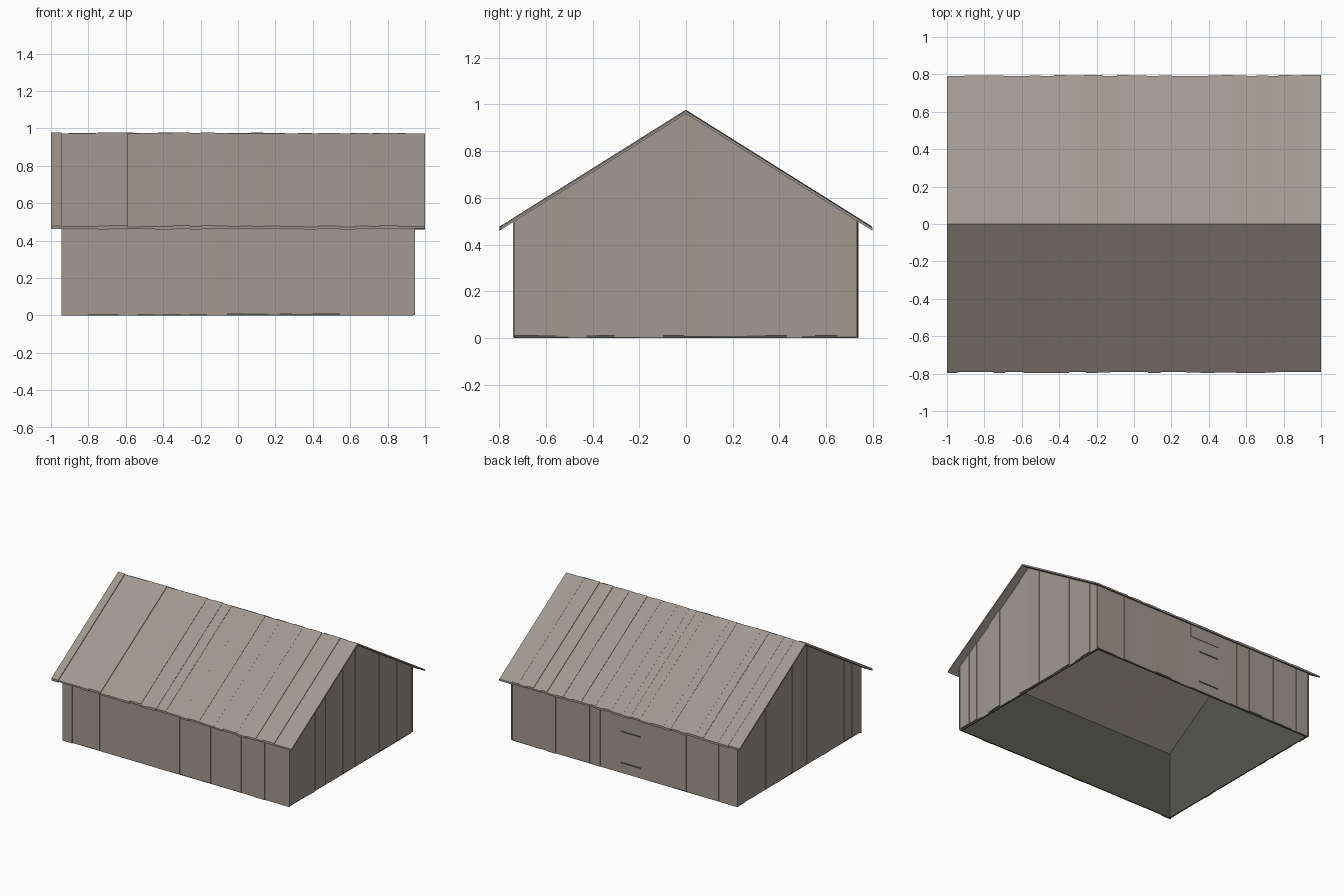
import bpy, bmesh, random
from mathutils import Vector

random.seed(7)
if "Cube" in bpy.data.objects:
    bpy.data.objects.remove(bpy.data.objects["Cube"])

HALF_X, HALF_Y = 0.935, 0.73        # wall core
ROOF_X, EAVE_Y = 1.0, 0.79
RIDGE, SLOPE = 0.96, 0.627          # underside of the roof


def material(name, colour):
    mat = bpy.data.materials.new(name)
    mat.use_nodes = True
    mat.diffuse_color = (*colour, 1)
    bsdf = mat.node_tree.nodes["Principled BSDF"]
    bsdf.inputs["Base Color"].default_value = (*colour, 1)
    bsdf.inputs["Roughness"].default_value = 0.9
    return mat


GREY = material("weathered grey wood", (0.36, 0.32, 0.29))
BROWN = material("weathered brown wood", (0.36, 0.31, 0.27))
DARK = material("dark inner wall", (0.09, 0.094, 0.077))


def roof_z(y):
    return RIDGE - SLOPE * abs(y)


def slab(bm, points, depth, shade=0):
    """Extrude a flat outline by the depth vector into a closed board."""
    low = [bm.verts.new(p) for p in points]
    high = [bm.verts.new(Vector(p) + Vector(depth)) for p in points]
    faces = [bm.faces.new(low), bm.faces.new(high)]
    for i in range(len(low)):
        j = (i + 1) % len(low)
        faces.append(bm.faces.new((low[i], low[j], high[j], high[i])))
    for f in faces:
        f.material_index = shade
    bmesh.ops.recalc_face_normals(bm, faces=faces)


def finish(name, bm, mats):
    mesh = bpy.data.meshes.new(name)
    bm.to_mesh(mesh)
    bm.free()
    for m in mats:
        mesh.materials.append(m)
    obj = bpy.data.objects.new(name, mesh)
    bpy.context.collection.objects.link(obj)
    return obj


def boards(start, end, low, high):
    """Random board widths that fill the span."""
    cuts = [start]
    while end - cuts[-1] > high + low:
        cuts.append(cuts[-1] + random.uniform(low, high))
    cuts.append(end)
    return list(zip(cuts, cuts[1:]))


def gable_outline(x, a, b, bottom):
    top = [b, 0, a] if a < 0 < b else [b, a]
    return [(x, a, bottom), (x, b, bottom)] + [(x, y, roof_z(y)) for y in top]


def shade():
    return int(random.random() < 0.15)


# Inner walls, open underneath
bm = bmesh.new()
for side in (-1, 1):
    x, y = side * HALF_X, side * HALF_Y
    slab(bm, gable_outline(x, -HALF_Y, HALF_Y, 0), (-side * 0.008, 0, 0))
    top = roof_z(HALF_Y)
    slab(bm, [(-HALF_X, y, 0), (HALF_X, y, 0), (HALF_X, y, top), (-HALF_X, y, top)],
         (0, -side * 0.008, 0))
finish("inner_walls", bm, [DARK])

# Upright boards on the long walls
DOOR = (-0.14, 0.11)
for name, side in (("front_boards", -1), ("back_boards", 1)):
    bm = bmesh.new()
    if side < 0:
        spans = boards(-0.945, 0.945, 0.045, 0.15)
    else:
        spans = boards(-0.945, DOOR[0], 0.04, 0.12) + boards(DOOR[1], 0.945, 0.05, 0.15)
    y = side * HALF_Y
    for a, b in spans:
        z0, z1 = random.uniform(0, 0.01), roof_z(HALF_Y)
        slab(bm, [(a, y, z0), (b, y, z0), (b, y, z1), (a, y, z1)],
             (0, side * random.uniform(0.002, 0.01), 0), shade())
    finish(name, bm, [GREY, BROWN])

# Upright boards on the gable walls
for name, side in (("right_gable_boards", 1), ("left_gable_boards", -1)):
    bm = bmesh.new()
    for a, b in boards(-0.737, 0.737, 0.04, 0.11):
        slab(bm, gable_outline(side * HALF_X, a, b, random.uniform(0, 0.012)),
             (side * random.uniform(0.002, 0.01), 0, 0), shade())
    finish(name, bm, [GREY, BROWN])

# Door on the back wall, with a panel above it and two strap battens
bm = bmesh.new()
for z0, z1, depth in ((0.004, 0.405, 0.004), (0.405, roof_z(HALF_Y), 0.008)):
    a, b = DOOR
    slab(bm, [(a, HALF_Y, z0), (b, HALF_Y, z0), (b, HALF_Y, z1), (a, HALF_Y, z1)],
         (0, depth, 0))
finish("door", bm, [GREY])
bm = bmesh.new()
for z in (0.075, 0.31):
    slab(bm, [(-0.135, HALF_Y, z), (0.03, HALF_Y, z),
              (0.03, HALF_Y, z + 0.008), (-0.135, HALF_Y, z + 0.008)], (0, 0.008, 0))
finish("door_battens", bm, [DARK])

# Roof boards running from ridge to eave
for name, side in (("front_roof", -1), ("back_roof", 1)):
    bm = bmesh.new()
    for a, b in boards(-ROOF_X, ROOF_X, 0.05, 0.1):
        end = side * (EAVE_Y + random.uniform(0, 0.008))
        slab(bm, [(a, 0, RIDGE), (b, 0, RIDGE), (b, end, roof_z(end)), (a, end, roof_z(end))],
             (0, 0, random.uniform(0.011, 0.018)), shade())
    finish(name, bm, [GREY, BROWN])
